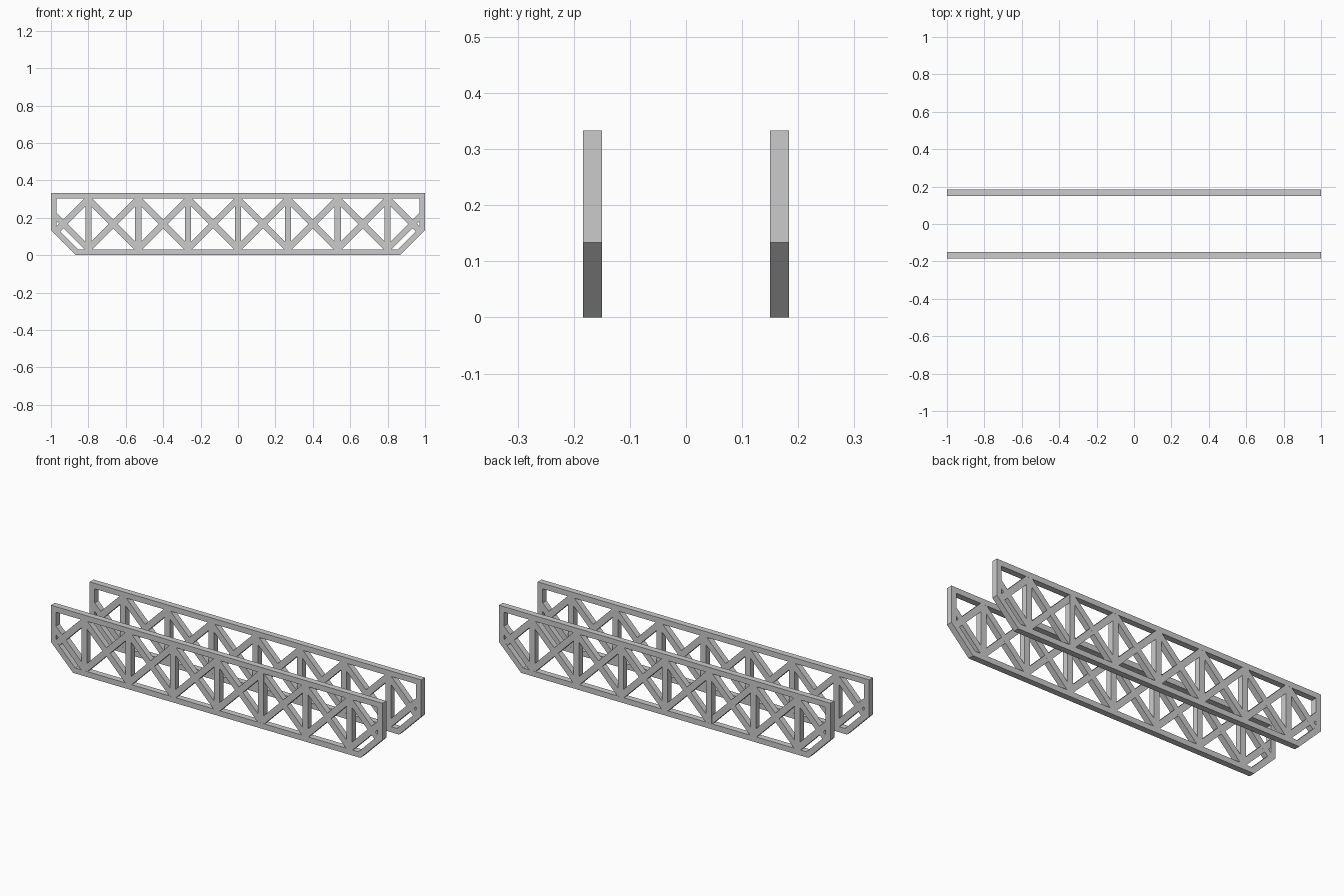
import bpy, bmesh
from mathutils import Vector

if "Cube" in bpy.data.objects:
    bpy.data.objects.remove(bpy.data.objects["Cube"])

H, CUT = 1 / 3, 2 / 15          # truss height, lower corner chamfer
DEPTH, FRAME, BAR = 1 / 30, 0.03, 1 / 30
PITCH = 4 / 15                  # post spacing
LOW, HIGH = BAR, H - BAR        # node heights of the bracing


def add_prism(bm, pts, depth):
    """Extrude an x-z polygon through depth, centred on y = 0."""
    front = [bm.verts.new((x, -depth / 2, z)) for x, z in pts]
    back = [bm.verts.new((x, depth / 2, z)) for x, z in pts]
    n = len(pts)
    bm.faces.new(front)
    bm.faces.new(back[::-1])
    for i in range(n):
        j = (i + 1) % n
        bm.faces.new((front[i], back[i], back[j], front[j]))


def add_bar(bm, a, b, depth):
    a, b = Vector(a), Vector(b)
    d = (b - a).normalized() * BAR / 2
    s = Vector((-d.y, d.x))
    add_prism(bm, [a + s, a - s, b - s, b + s], depth)


def outline(t):
    """Chamfered truss outline, inset by t."""
    k = t * 0.4142
    half = [(1 - CUT - k, t), (1 - t, CUT + k), (1 - t, H - t)]
    return half + [(-x, z) for x, z in reversed(half)]


def finish(bm, name, y):
    bmesh.ops.recalc_face_normals(bm, faces=bm.faces)
    me = bpy.data.meshes.new(name)
    bm.to_mesh(me)
    bm.free()
    ob = bpy.data.objects.new(name, me)
    ob.location.y = y
    bpy.context.collection.objects.link(ob)


def build_truss(side, y):
    # outer frame ring
    bm = bmesh.new()
    rings = [[bm.verts.new((x, yy, z)) for x, z in outline(t)]
             for t, yy in ((0, -DEPTH / 2), (0, DEPTH / 2),
                           (FRAME, DEPTH / 2), (FRAME, -DEPTH / 2))]
    for r in range(4):
        a, b = rings[r], rings[(r + 1) % 4]
        for i in range(6):
            j = (i + 1) % 6
            bm.faces.new((a[i], a[j], b[j], b[i]))
    finish(bm, side + "_frame", y)

    # vertical posts
    bm = bmesh.new()
    for i in range(-3, 4):
        add_bar(bm, (i * PITCH, 0.015), (i * PITCH, H - 0.015), DEPTH - 0.0004)
    finish(bm, side + "_posts", y)

    # crossed braces, each direction a hair thinner to avoid coplanar faces
    bm = bmesh.new()
    for i in range(-3, 3):
        x0, x1 = i * PITCH, (i + 1) * PITCH
        add_bar(bm, (x0, LOW), (x1, HIGH), DEPTH - 0.0008)
        add_bar(bm, (x0, HIGH), (x1, LOW), DEPTH - 0.0012)
    for s in (-1, 1):
        add_bar(bm, (s * 0.8, HIGH), (s * 0.9725, 0.1275), DEPTH - 0.0008)
        add_bar(bm, (s * 0.8, LOW), (s * 0.984, LOW + 0.184), DEPTH - 0.0012)
    finish(bm, side + "_braces", y)


build_truss("front_truss", -1 / 6)
build_truss("back_truss", 1 / 6)
